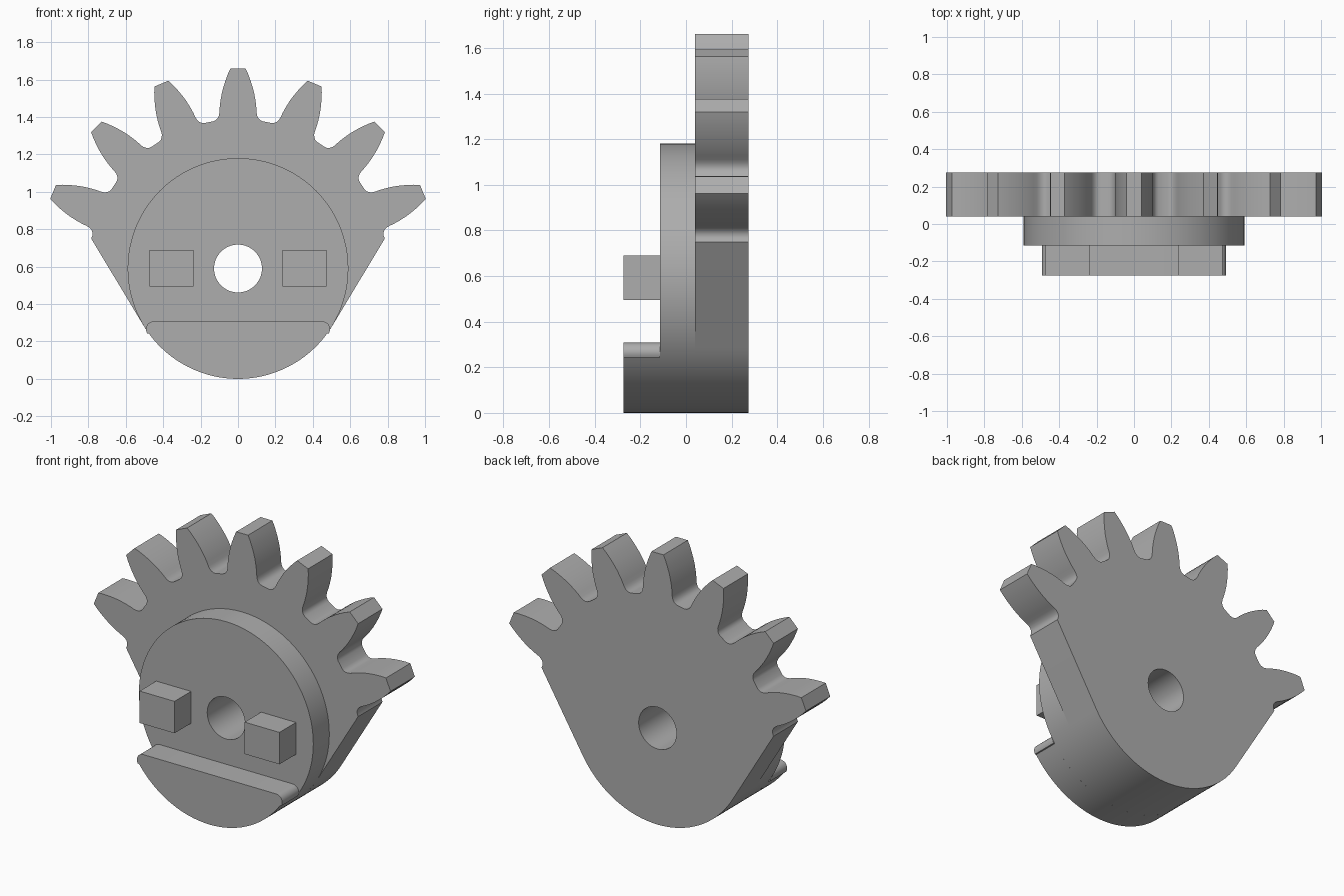
import bpy, bmesh
from math import sin, cos, pi, radians, sqrt

cube = bpy.data.objects.get("Cube")
if cube:
    bpy.data.objects.remove(cube)

grey = bpy.data.materials.new("plain grey")
grey.use_nodes = True
colour = (0.42, 0.42, 0.42, 1)
grey.diffuse_color = colour
grey.node_tree.nodes["Principled BSDF"].inputs["Base Color"].default_value = colour

AXIS = 0.59      # height of the shaft axis, also the hub radius
HOLE = 0.128
BACK, GEAR_FRONT, HUB_FRONT, FRONT = 0.275, 0.04, -0.115, -0.275


def arc(radius, start, end, steps, cx=0, cz=AXIS):
    """Points on an arc; angles in degrees, measured from +x towards +z."""
    angles = [radians(start + (end - start) * i / steps) for i in range(steps + 1)]
    return [(cx + radius * cos(a), cz + radius * sin(a)) for a in angles]


def plate(name, loops, front, back):
    """Fill closed (x, z) loops, inner loops being holes, and extrude along y."""
    bm = bmesh.new()
    for loop in loops:
        verts = [bm.verts.new((x, front, z)) for x, z in loop]
        for a, b in zip(verts, verts[1:] + verts[:1]):
            bm.edges.new((a, b))
    bmesh.ops.triangle_fill(bm, use_beauty=True, edges=bm.edges[:])
    side = bmesh.ops.extrude_face_region(bm, geom=bm.faces[:])["geom"]
    moved = [g for g in side if isinstance(g, bmesh.types.BMVert)]
    bmesh.ops.translate(bm, verts=moved, vec=(0, back - front, 0))
    bmesh.ops.recalc_face_normals(bm, faces=bm.faces[:])
    mesh = bpy.data.meshes.new(name)
    bm.to_mesh(mesh)
    bm.free()
    mesh.materials.append(grey)
    ob = bpy.data.objects.new(name, mesh)
    bpy.context.collection.objects.link(ob)
    bpy.ops.object.select_all(action='DESELECT')
    ob.select_set(True)
    bpy.context.view_layer.objects.active = ob
    bpy.ops.object.shade_smooth_by_angle(angle=radians(35))
    return ob


# Half tooth from tip to root: (half width, distance from axis)
half_tooth = [(0.04, 1.07), (0.054, 1.04), (0.067, 1.005), (0.078, 0.97),
              (0.087, 0.935), (0.094, 0.895), (0.098, 0.86), (0.099, 0.835),
              (0.102, 0.818), (0.109, 0.803), (0.119, 0.793), (0.132, 0.787)]
tooth = [(-w, r) for w, r in reversed(half_tooth)] + half_tooth

# Sector gear: seven teeth clockwise, then straight flanks tangent to the hub circle
outline = []
for k in range(-3, 4):
    a = radians(22.5 * k)
    outline += [(w * cos(a) + r * sin(a), AXIS + r * cos(a) - w * sin(a)) for w, r in tooth]
outline = [(-0.785, 0.75)] + outline + [(0.785, 0.75)]
outline += arc(AXIS, -31, -149, 48)
hole = arc(HOLE, 0, 360, 48)[:-1]
plate("sector_gear", [outline, hole], GEAR_FRONT, BACK)

# Round hub in front of the gear
plate("hub", [arc(AXIS, 0, 360, 96)[:-1], hole], HUB_FRONT, GEAR_FRONT)

# Circular segment ledge with rounded upper corners
ledge_top, fillet = 0.308, 0.042
right_corner = arc(fillet, 90, -32, 8, cx=0.45, cz=ledge_top - fillet)
left_corner = [(-x, z) for x, z in reversed(right_corner)]
plate("bottom_ledge", [left_corner + right_corner + arc(AXIS, -36, -144, 44)],
      FRONT, HUB_FRONT)

# Two drive lugs
for name, s in (("left_lug", 1), ("right_lug", -1)):
    plate(name, [[(s * 0.237, 0.495), (s * 0.473, 0.495), (s * 0.473, 0.69), (s * 0.237, 0.69)]],
          FRONT, HUB_FRONT)
